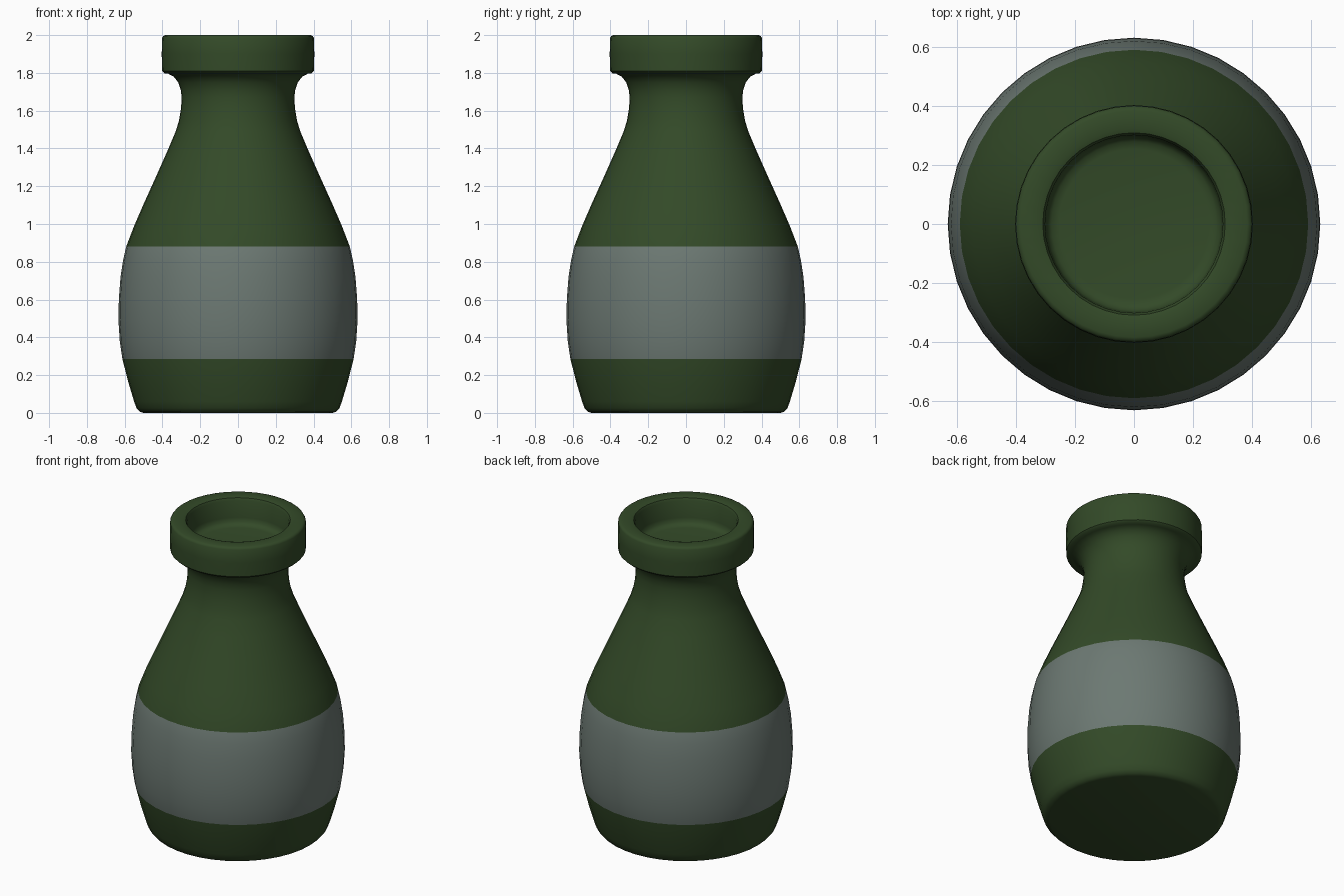
import bpy, bmesh, math

if "Cube" in bpy.data.objects:
    bpy.data.objects.remove(bpy.data.objects["Cube"])

SIDES = 40
LABEL_LOW, LABEL_HIGH = 0.285, 0.88

# Outline of the bottle as (radius, height): base, belly, neck, rim, mouth
profile = [
    (0.0, 0.0), (0.50, 0.0), (0.52, 0.006), (0.537, 0.025), (0.55, 0.06),
    (0.58, 0.16), (0.612, LABEL_LOW), (0.626, 0.38), (0.633, 0.49),
    (0.631, 0.60), (0.622, 0.72), (0.608, 0.81), (0.592, LABEL_HIGH),
    (0.55, 0.99), (0.50, 1.105), (0.43, 1.26), (0.37, 1.395), (0.33, 1.49),
    (0.313, 1.545), (0.302, 1.61), (0.298, 1.67), (0.303, 1.71),
    (0.317, 1.75), (0.34, 1.78), (0.37, 1.796), (0.39, 1.798), (0.402, 1.81),
    (0.404, 1.90), (0.402, 1.985), (0.396, 1.995), (0.385, 2.0),
    (0.325, 2.0), (0.31, 1.995), (0.302, 1.98), (0.30, 1.87),
    (0.295, 1.845), (0.28, 1.83), (0.255, 1.825), (0.0, 1.825),
]


def flat_material(name, rgb):
    mat = bpy.data.materials.new(name)
    mat.diffuse_color = (*rgb, 1.0)
    mat.use_nodes = True
    mat.node_tree.nodes["Principled BSDF"].inputs["Base Color"].default_value = mat.diffuse_color
    return mat


# Spin the outline into a closed bottle
bm = bmesh.new()
verts = [bm.verts.new((r, 0, z)) for r, z in profile]
edges = [bm.edges.new(pair) for pair in zip(verts, verts[1:])]
bmesh.ops.spin(bm, geom=verts + edges, cent=(0, 0, 0), axis=(0, 0, 1),
               angle=math.tau, steps=SIDES, use_duplicate=False)
bmesh.ops.remove_doubles(bm, verts=bm.verts, dist=0.0005)
bmesh.ops.recalc_face_normals(bm, faces=bm.faces)

# Grey label band between two heights
for f in bm.faces:
    if LABEL_LOW < f.calc_center_median().z < LABEL_HIGH:
        f.material_index = 1

mesh = bpy.data.meshes.new("bottle")
bm.to_mesh(mesh)
bm.free()
mesh.materials.append(flat_material("dark green", (0.033, 0.068, 0.021)))
mesh.materials.append(flat_material("grey label", (0.15, 0.19, 0.17)))
bottle = bpy.data.objects.new("bottle", mesh)
bpy.context.collection.objects.link(bottle)

# Smooth shading
bpy.context.view_layer.objects.active = bottle
bottle.select_set(True)
bpy.ops.object.shade_smooth_by_angle(angle=math.radians(40))
